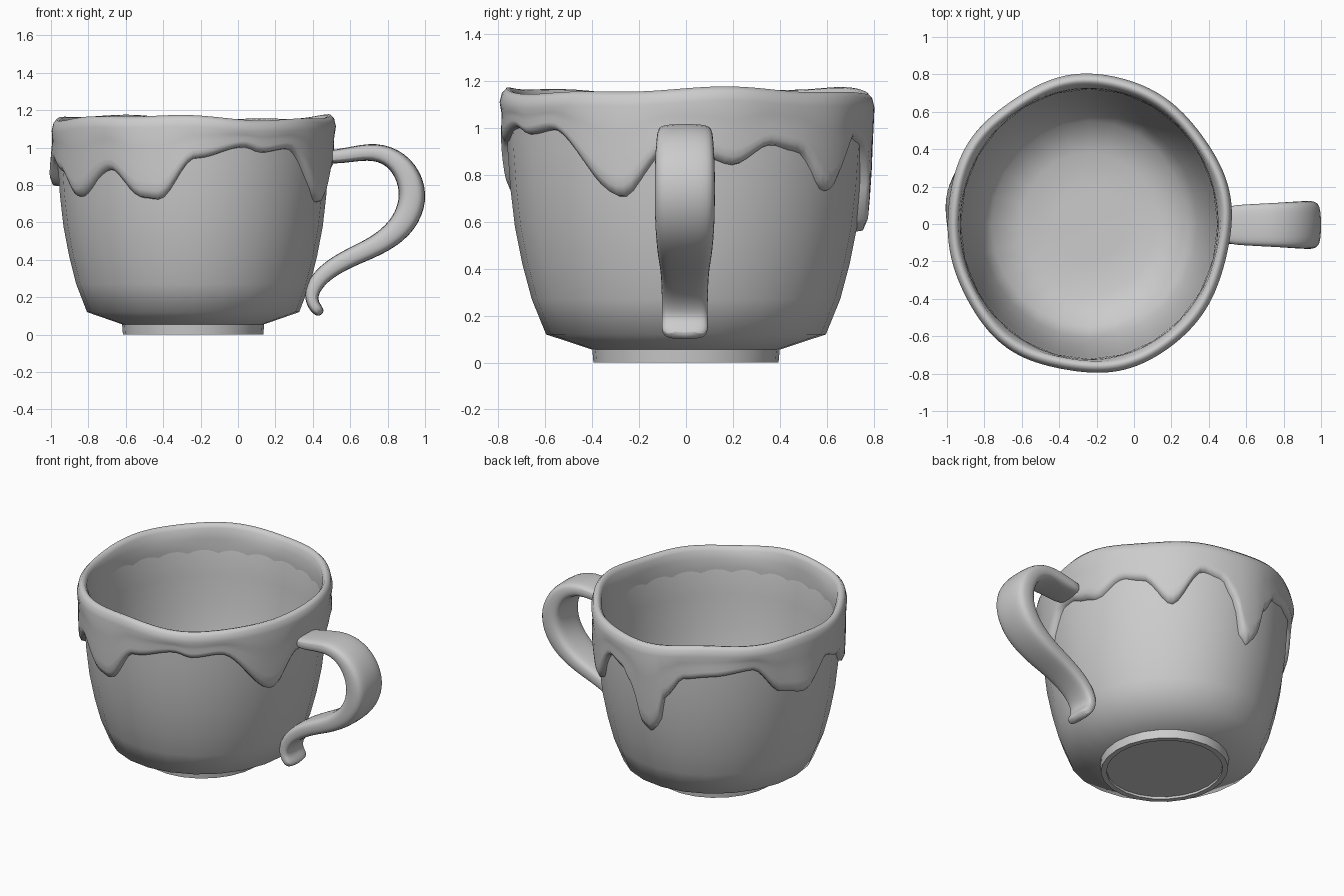
import bpy, bmesh
from math import sin, cos, pi, radians, degrees, exp
from mathutils import Vector

if "Cube" in bpy.data.objects:
    bpy.data.objects.remove(bpy.data.objects["Cube"])

CX, SX = -0.24, 0.95          # cup centre and slight oval squash


def finish(name, bm, angle):
    bmesh.ops.recalc_face_normals(bm, faces=bm.faces)
    me = bpy.data.meshes.new(name)
    bm.to_mesh(me)
    bm.free()
    ob = bpy.data.objects.new(name, me)
    bpy.context.collection.objects.link(ob)
    bpy.ops.object.select_all(action='DESELECT')
    bpy.context.view_layer.objects.active = ob
    ob.select_set(True)
    bpy.ops.object.shade_smooth_by_angle(angle=radians(angle))
    return ob


def skin(rings, caps=True, loop=False):
    """Join equal-length closed rings of points into a surface."""
    bm = bmesh.new()
    vs = [[bm.verts.new(p) for p in ring] for ring in rings]
    n = len(vs[0])
    pairs = list(zip(vs, vs[1:])) + ([(vs[-1], vs[0])] if loop else [])
    for a, b in pairs:
        for i in range(n):
            j = (i + 1) % n
            bm.faces.new((a[i], a[j], b[j], b[i]))
    if caps:
        bm.faces.new(vs[0])
        bm.faces.new(vs[-1])
    return bm


def polar(r, t, z):
    return (CX + SX * r * cos(t), r * sin(t), z)


# Cup body: foot, outer wall, lip, inner wall and floor
outer = [(0.36, 0.015), (0.36, 0), (0.395, 0), (0.40, 0.055), (0.597, 0.12),
         (0.658, 0.27), (0.698, 0.42), (0.73, 0.58), (0.75, 0.75), (0.762, 0.92), (0.765, 1.08)]
inner = [(0.745, 1.08), (0.722, 0.98), (0.712, 0.85), (0.692, 0.65), (0.655, 0.43), (0.61, 0.28),
         (0.55, 0.165), (0.38, 0.105), (0.2, 0.1)]
N = 24
finish("cup_body", skin([[polar(r, 2 * pi * i / N, z) for i in range(N)]
                         for r, z in outer + inner]), 62)


def body_r(z):
    for (r0, z0), (r1, z1) in zip(outer[3:], outer[4:]):
        if z <= z1:
            return r0 + (r1 - r0) * (z - z0) / (z1 - z0)
    return outer[-1][0]


# Glaze: lower edge height by angle in degrees
edge = [(0, 0.90), (7, 0.87), (15, 0.84), (28, 0.925), (38, 0.90), (52, 0.73), (67, 0.96),
        (76, 0.93), (83, 0.82), (88, 0.60), (92, 0.555), (96, 0.60), (101, 0.82), (110, 0.95), (122, 0.97),
        (142, 1.0), (157, 0.82), (168, 0.79), (185, 0.93), (198, 0.87), (213, 0.735), (233, 0.88), (248, 0.73),
        (255, 0.72), (271, 0.94), (292, 1.0), (300, 0.97), (313, 0.99), (339, 0.705), (354, 0.90), (360, 0.90)]


def edge_z(d):
    for (a, za), (b, zb) in zip(edge, edge[1:]):
        if d <= b:
            k = (d - a) / (b - a)
            return za + (zb - za) * k * k * (3 - 2 * k)


rings = []
for i in range(144):
    t = 2 * pi * i / 144
    zb = edge_z(degrees(t))
    top = 1.16 + 0.012 * sin(3 * t + 1) + 0.006 * sin(7 * t)
    w = 0.006 * sin(5 * t + 0.5) + 0.004 * sin(8 * t)
    drip = max(0, 0.95 - zb) * 0.045 + 0.03 * exp(-((degrees(t) - 169) / 11) ** 2)
    sec = [(0.742, 0.75), (0.725, 0.95), (0.7215, 1.02), (0.726, 1.08), (0.737 + w, top - 0.025),
           (0.752 + w, top - 0.004), (0.77 + w, top), (0.789 + w, top - 0.02), (0.799 + w, top - 0.06)]
    for k in (0.3, 0.55, 0.8, 0.93):
        z = top - 0.06 + (zb + 0.02 - top + 0.06) * k
        sec.append((body_r(z) + 0.026 + drip * k + w * (1 - k), z))
    sec += [(body_r(zb) + 0.012 + drip, zb + 0.006), (body_r(zb) - 0.015, zb)]
    rings.append([polar(r, t, z) for r, z in sec])
finish("dripping_glaze", skin(rings, caps=False, loop=True), 70)

# Handle: x, z, thickness, half width along the curl
path = [(0.45, 0.945, 0.07, 0.10), (0.58, 0.957, 0.075, 0.11), (0.735, 0.987, 0.09, 0.118),
        (0.86, 0.93, 0.115, 0.125), (0.93, 0.815, 0.14, 0.13), (0.935, 0.69, 0.145, 0.13),
        (0.87, 0.565, 0.13, 0.127), (0.74, 0.47, 0.105, 0.118), (0.58, 0.405, 0.095, 0.105),
        (0.445, 0.32, 0.09, 0.10), (0.387, 0.225, 0.08, 0.098), (0.40, 0.155, 0.065, 0.10),
        (0.45, 0.105, 0.055, 0.098)]
rings = []
for i, (x, z, th, hw) in enumerate(path):
    a, b = path[max(i - 1, 0)], path[min(i + 1, len(path) - 1)]
    d = Vector((b[0] - a[0], b[1] - a[1])).normalized()
    ring = []
    for u, v in ((1, 0.6), (0.72, 1), (-0.72, 1), (-1, 0.6), (-1, -0.6), (-0.72, -1), (0.72, -1), (1, -0.6)):
        o = v * th * 0.53
        ring.append((x - d.y * o, u * hw - 0.005, z + d.x * o))
    rings.append(ring)
handle = finish("handle", skin(rings), 60)
handle.modifiers.new("smooth", 'SUBSURF').levels = 2
